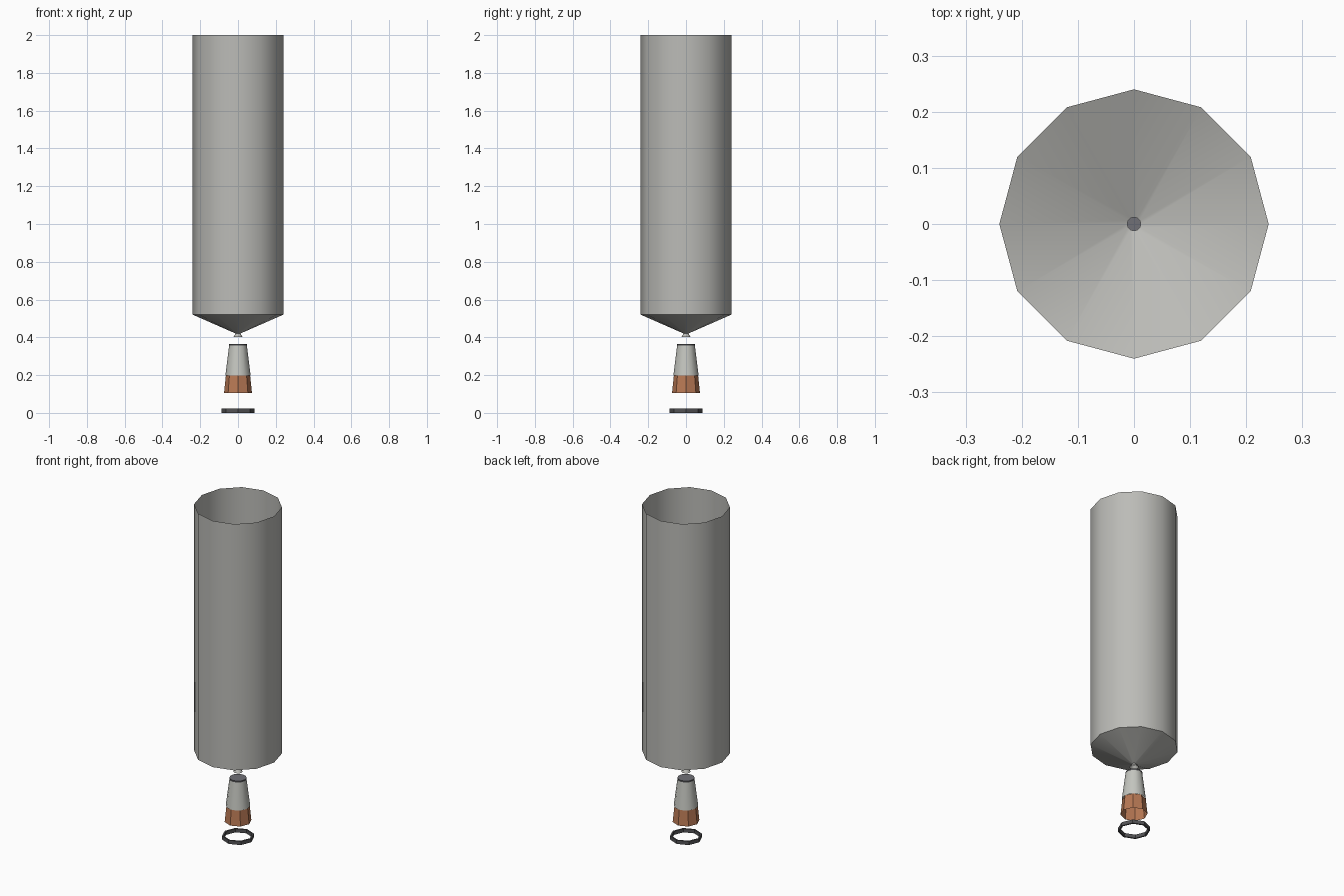
import bpy, bmesh, math

if "Cube" in bpy.data.objects:
    bpy.data.objects.remove(bpy.data.objects["Cube"])


def mat(name, rgb):
    m = bpy.data.materials.new(name)
    m.diffuse_color = (*rgb, 1)
    m.use_nodes = True
    m.node_tree.nodes["Principled BSDF"].inputs["Base Color"].default_value = m.diffuse_color
    return m


STEEL = mat("steel_grey", (0.50, 0.50, 0.475))
PALE = mat("pale_grey", (0.55, 0.56, 0.52))
COPPER = mat("copper", (0.48, 0.19, 0.09))
DARK = mat("dark_grey", (0.085, 0.085, 0.09))
CAP = mat("slate_grey", (0.16, 0.16, 0.18))


def lathe(name, profile, sides, material, cap_top=False, closed=False, smooth=None):
    """Revolve a list of (radius, z) points, running upward on the outside."""
    bm = bmesh.new()
    rings = [[bm.verts.new((r * math.cos(2 * math.pi * i / sides),
                            r * math.sin(2 * math.pi * i / sides), z))
              for i in range(sides)] for r, z in profile]
    pairs = list(zip(rings, rings[1:]))
    if closed:
        pairs.append((rings[-1], rings[0]))
    for a, b in pairs:
        for i in range(sides):
            j = (i + 1) % sides
            bm.faces.new((a[i], a[j], b[j], b[i]))
    if cap_top:
        bm.faces.new(rings[-1])
    mesh = bpy.data.meshes.new(name)
    bm.to_mesh(mesh)
    bm.free()
    mesh.materials.append(material)
    ob = bpy.data.objects.new(name, mesh)
    bpy.context.collection.objects.link(ob)
    if smooth:
        bpy.context.view_layer.objects.active = ob
        ob.select_set(True)
        bpy.ops.object.shade_smooth_by_angle(angle=math.radians(smooth))
        ob.select_set(False)
    return ob


# Open-topped tank with a funnel floor
lathe("tank", [(0.012, 0.42), (0.24, 0.52), (0.24, 2.0)], 12, STEEL, smooth=40)
# Small flared outlet under the funnel
lathe("outlet", [(0.025, 0.402), (0.012, 0.42)], 12, STEEL, smooth=40)
# Tapered nozzle body with a dark collar on top
lathe("nozzle_body", [(0.067, 0.198), (0.047, 0.357)], 12, PALE, smooth=40)
lathe("nozzle_collar", [(0.047, 0.357), (0.047, 0.366)], 12, DARK, smooth=40)
lathe("nozzle_top", [(0.02, 0.366), (0.047, 0.366)][::-1], 12, CAP, cap_top=True)
# Faceted copper skirt, open below
lathe("copper_skirt", [(0.074, 0.105), (0.064, 0.2)], 8, COPPER)
# Loose ring at the bottom
lathe("base_ring", [(0.079, 0.0), (0.088, 0.0), (0.088, 0.022), (0.079, 0.022)],
      8, DARK, closed=True)
